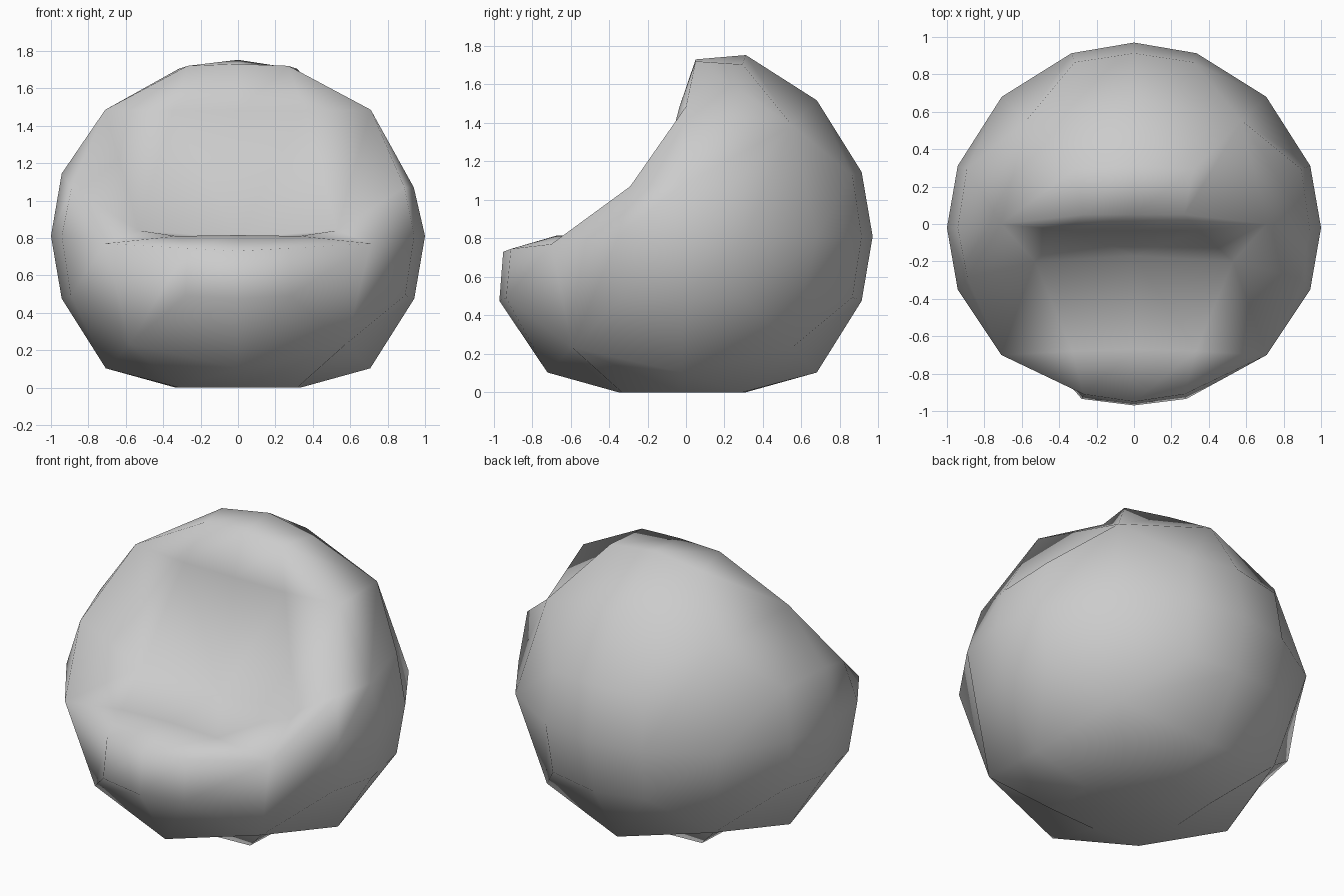
import bpy, bmesh
from mathutils import Vector

if "Cube" in bpy.data.objects:
    bpy.data.objects.remove(bpy.data.objects["Cube"])

CENTRE = Vector((0, -0.02, 0.81))

# Hollow: grid position on the ball (|x|, y, z) -> sunken position, both sides
HOLLOW = {
    # top lip of the back
    (0, 0, 2): (0, 0.05, 1.73),
    (1, 0, 2): (0.27, 0.05, 1.72),
    (2, 0, 2): (0.71, 0.00, 1.485),
    # backrest
    (0, -1, 2): (0, -0.035, 1.48),
    (1, -1, 2): (0.35, -0.035, 1.48),
    # crease between backrest and seat
    (0, -2, 2): (0, -0.17, 0.80),
    (2, -2, 2): (0.53, -0.20, 0.84),
    # seat front
    (0, -2, 1): (0, -0.67, 0.815),
    (1, -2, 1): (0.33, -0.68, 0.81),
    # front lip
    (0, -2, 0): (0, -0.95, 0.73),
    (1, -2, 0): (0.27, -0.91, 0.745),
    (2, -2, 0): (0.71, -0.70, 0.77),
    (0, -2, -1): (0, -0.97, 0.475),
    (1, -2, -1): (0.28, -0.935, 0.49),
    # arm
    (2, -1, 1): (0.89, -0.29, 1.07),
}


def ball_point(key):
    """Place a cube grid key: hollow position, or on the ball with flat base."""
    sunk = HOLLOW.get((abs(key[0]), key[1], key[2]))
    if sunk:
        return (sunk[0] if key[0] >= 0 else -sunk[0], sunk[1], sunk[2])
    if key == (2, 0, 1):
        return (0.94, -0.03, 1.07)  # slightly slumped arm on one side
    step = (0.0, 0.355, 1.0)
    p = Vector([step[abs(k)] * (1 if k > 0 else -1) for k in key]).normalized()
    p.y *= 0.99
    p += CENTRE
    p.z = max(p.z, 0.0)
    return p


# Rounded seat body: six cube sides, each quarter an inner quad and two outer quads
bm = bmesh.new()
verts = {}


def vert(axis, side, u, v):
    key = [u, v]
    key.insert(axis, side)
    key = tuple(key)
    if key not in verts:
        verts[key] = bm.verts.new(ball_point(key))
    return verts[key]


hollow_corners = {(2, -2, 2), (-2, -2, 2)}
for axis in range(3):
    for side in (-2, 2):
        for su in (-1, 1):
            for sv in (-1, 1):
                def g(u, v):
                    return vert(axis, side, u * su, v * sv)
                mid, corner = g(1, 1), g(2, 2)
                flip = side * su * sv * (-1 if axis == 1 else 1) < 0
                sunk = any(verts.get(k) == corner for k in hollow_corners)
                polys = [[g(0, 0), g(1, 0), mid, g(0, 1)]]
                if sunk:  # keep the rim crisp around the sunken corners
                    polys += [[g(1, 0), g(2, 0), mid], [g(2, 0), corner, mid],
                              [mid, corner, g(0, 2)], [g(0, 1), mid, g(0, 2)]]
                else:
                    polys += [[g(1, 0), g(2, 0), corner, mid],
                              [g(0, 1), mid, corner, g(0, 2)]]
                for poly in polys:
                    bm.faces.new(poly[::-1] if flip else poly).smooth = True
bmesh.ops.recalc_face_normals(bm, faces=bm.faces[:])

mesh = bpy.data.meshes.new("beanbag_seat")
bm.to_mesh(mesh)
bm.free()
seat = bpy.data.objects.new("beanbag_seat", mesh)
bpy.context.collection.objects.link(seat)
